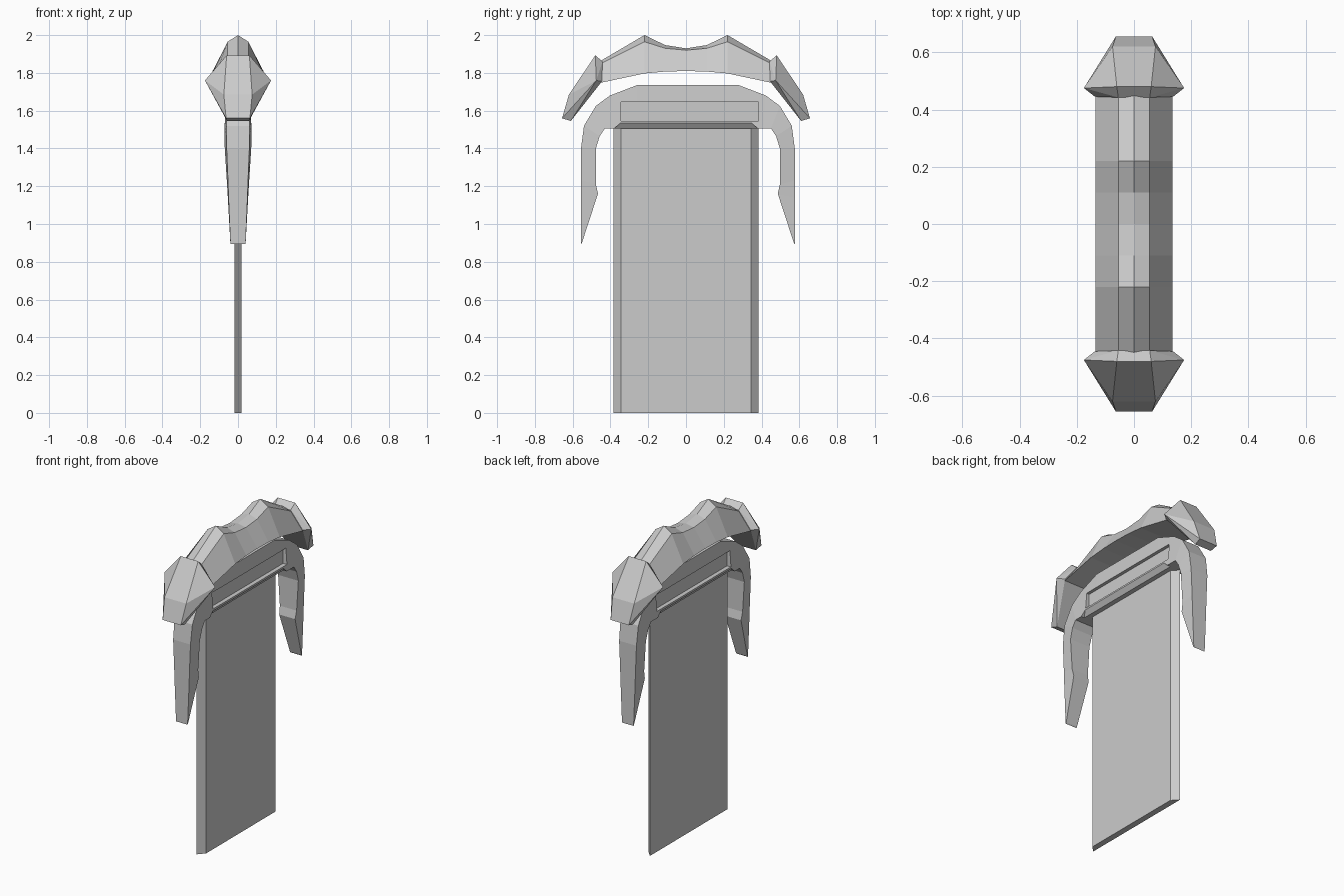
import bpy, bmesh

if "Cube" in bpy.data.objects:
    bpy.data.objects.remove(bpy.data.objects["Cube"])


def finish(name, bm):
    bmesh.ops.recalc_face_normals(bm, faces=bm.faces)
    mesh = bpy.data.meshes.new(name)
    bm.to_mesh(mesh)
    bm.free()
    obj = bpy.data.objects.new(name, mesh)
    bpy.context.collection.objects.link(obj)
    return obj


def hull(name, points):
    """Faceted convex solid around the points."""
    bm = bmesh.new()
    for p in points:
        bm.verts.new(p)
    bmesh.ops.convex_hull(bm, input=bm.verts)
    bmesh.ops.dissolve_limit(bm, angle_limit=0.01, verts=bm.verts, edges=bm.edges)
    return finish(name, bm)


def loft(name, rings):
    """Skin of quads through equal-sized rings, closed at both ends."""
    bm = bmesh.new()
    rings = [[bm.verts.new(p) for p in ring] for ring in rings]
    n = len(rings[0])
    for a, b in zip(rings, rings[1:]):
        for i in range(n):
            j = (i + 1) % n
            bm.faces.new((a[i], a[j], b[j], b[i]))
    bm.faces.new(rings[0])
    bm.faces.new(rings[-1])
    return finish(name, bm)


def cut(obj, cutter):
    mod = obj.modifiers.new("cut", 'BOOLEAN')
    mod.operation = 'DIFFERENCE'
    mod.solver = 'EXACT'
    mod.object = cutter
    bpy.context.view_layer.objects.active = obj
    bpy.ops.object.modifier_apply(modifier=mod.name)
    bpy.data.objects.remove(cutter)


# Blade: flat slab, chamfered along both edges on the +x side
hull("blade", [(x, s * y, z) for x, y in ((-0.019, 0.385), (0.019, 0.343))
               for s in (-1, 1) for z in (0, 1.52)])

# Guard: crossbar and hooked arms (outer y, z, half width, inner y, z, half width)
stations = [
    (0.27, 1.735, 0.058, 0.27, 1.505, 0.072),
    (0.413, 1.68, 0.058, 0.40, 1.505, 0.072),
    (0.487, 1.625, 0.060, 0.44, 1.505, 0.072),
    (0.55, 1.52, 0.062, 0.467, 1.465, 0.072),
    (0.566, 1.40, 0.060, 0.487, 1.40, 0.070),
    (0.566, 1.23, 0.053, 0.487, 1.21, 0.058),
    (0.566, 1.14, 0.050, 0.476, 1.16, 0.055),
    (0.566, 0.893, 0.040, 0.561, 0.90, 0.040),
]


def guard_ring(st, s):
    oy, oz, ow, iy, iz, iw = st
    return [(-ow, 0.01 + s * oy, oz), (ow, 0.01 + s * oy, oz),
            (iw, 0.01 + s * iy, iz), (-iw, 0.01 + s * iy, iz)]


guard = loft("guard", [guard_ring(st, -1) for st in reversed(stations)]
             + [guard_ring(st, 1) for st in stations])

# Long recessed panel and lower chamfer on each side of the crossbar
for s in (-1, 1):
    cut(guard, hull("panel_cutter", [(s * x, y, z) for x in (0.043, 0.12)
                                     for y in (-0.345, 0.385) for z in (1.545, 1.645)]))
    cut(guard, hull("chamfer_cutter",
                    [(s * x, t * y, z) for t in (-1, 1) for x, y, z in
                     ((0.073, 0.345, 1.538), (0.045, 0.385, 1.50), (0.09, 0.385, 1.50))]))

# Crown: ridged twin-peak cap (y, ridge z, shoulder z, base z)
profile = [(0, 1.93, 1.92, 1.81), (0.11, 1.947, 1.93, 1.807),
           (0.22, 2.0, 1.965, 1.797), (0.45, 1.865, 1.85, 1.748)]
crown = [(-y, r, sh, b) for y, r, sh, b in reversed(profile[1:])] + profile
loft("crown", [[(0, y, r), (0.055, y, sh), (0.135, y, b), (-0.135, y, b), (-0.055, y, sh)]
               for y, r, sh, b in crown])

# End plates: faceted shields capping the crown, front and back
plate = [(0.06, 0.48, 1.893), (0.075, 0.62, 1.685), (0.063, 0.656, 1.56),
         (0.175, 0.475, 1.76),
         (0.055, 0.442, 1.86), (0.137, 0.445, 1.755), (0.058, 0.61, 1.545)]
for name, s in (("front_plate", -1), ("back_plate", 1)):
    hull(name, [(m * x, s * y, z) for x, y, z in plate for m in (-1, 1)])
